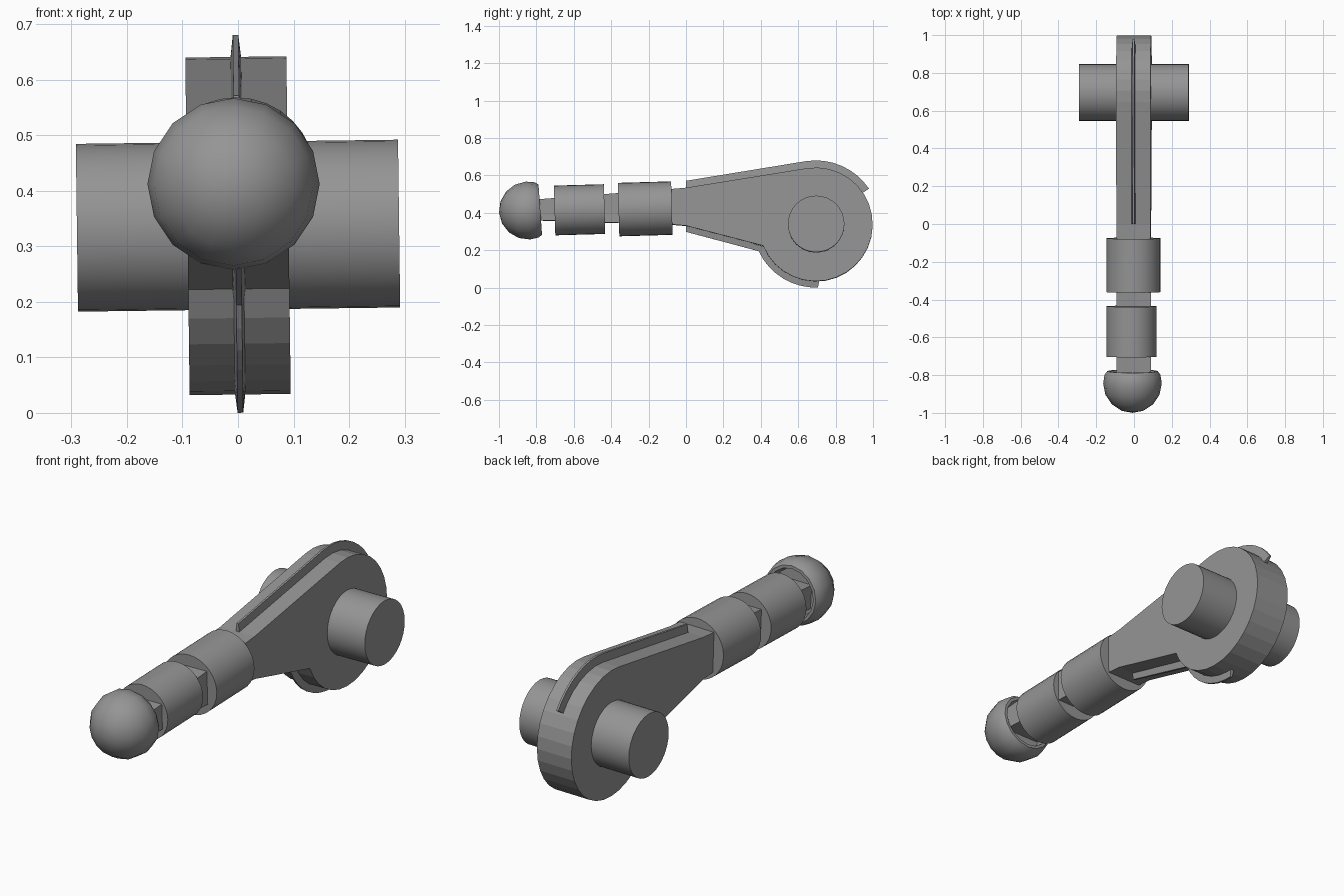
import bpy, bmesh, math
from mathutils import Matrix

cube = bpy.data.objects.get("Cube")
if cube:
    bpy.data.objects.remove(cube, do_unlink=True)

HUB_Y, HUB_Z = 0.694, 0.337
ROLL = Matrix.Translation((0, 0, HUB_Z)) @ Matrix.Rotation(-0.013, 4, "Y") @ Matrix.Translation((0, 0, -HUB_Z))

# Dark grey finish shared by every part
GREY = (0.3, 0.3, 0.3, 1)
grey = bpy.data.materials.new("dark_grey")
grey.use_nodes = True
grey.diffuse_color = GREY
grey.node_tree.nodes["Principled BSDF"].inputs["Base Color"].default_value = GREY


def finish(name, bm, smooth=False):
    bmesh.ops.recalc_face_normals(bm, faces=bm.faces)
    mesh = bpy.data.meshes.new(name)
    bm.to_mesh(mesh)
    bm.free()
    mesh.materials.append(grey)
    obj = bpy.data.objects.new(name, mesh)
    bpy.context.collection.objects.link(obj)
    if smooth:
        bpy.ops.object.select_all(action="DESELECT")
        bpy.context.view_layer.objects.active = obj
        obj.select_set(True)
        bpy.ops.object.shade_smooth_by_angle(angle=math.radians(35))


def hub_arc(radius, start, end, steps):
    angles = [math.radians(start + (end - start) * i / steps) for i in range(steps + 1)]
    return [(HUB_Y + radius * math.cos(a), HUB_Z + radius * math.sin(a)) for a in angles]


def plate(name, outline, half):
    bm = bmesh.new()
    face = bm.faces.new([bm.verts.new((-half, y, z)) for y, z in outline])
    ext = bmesh.ops.extrude_face_region(bm, geom=[face])
    verts = [v for v in ext["geom"] if isinstance(v, bmesh.types.BMVert)]
    bmesh.ops.translate(bm, verts=verts, vec=(2 * half, 0, 0))
    # extruding an open face leaves the first cap in place
    bm.transform(ROLL)
    finish(name, bm)


def fin(name, inner, outer, base=0.011, tip=0.005):
    # tapered strip standing on the plate edge
    bm = bmesh.new()
    rings = []
    for (yi, zi), (yo, zo) in zip(inner, outer):
        corners = [(-base, yi, zi), (base, yi, zi), (tip, yo, zo), (-tip, yo, zo)]
        rings.append([bm.verts.new(c) for c in corners])
    for a, b in zip(rings, rings[1:]):
        for i in range(4):
            j = (i + 1) % 4
            bm.faces.new((a[i], a[j], b[j], b[i]))
    bm.faces.new(rings[0])
    bm.faces.new(rings[-1])
    bm.transform(ROLL)
    finish(name, bm)


def cylinder(name, radius, length, matrix):
    bm = bmesh.new()
    bmesh.ops.create_cone(bm, cap_ends=True, segments=32, radius1=radius,
                          radius2=radius, depth=length, matrix=matrix)
    finish(name, bm, smooth=True)


def along_y(center, tilt):
    return Matrix.Translation(center) @ Matrix.Rotation(math.radians(tilt - 90), 4, "X")


# Arm: neck bar widening into the round hub
outline = [(-0.87, 0.465), (-0.87, 0.362), (-0.07, 0.336), (0, 0.33)]
outline += hub_arc(0.304, 202, 459, 23)
outline += [(0, 0.533), (-0.07, 0.527)]
plate("arm_and_hub", outline, 0.091)

# Hub pin
cylinder("hub_pin", 0.151, 0.58,
         ROLL @ Matrix.Translation((0, 0.696, HUB_Z)) @ Matrix.Rotation(math.pi / 2, 4, "Y"))

# Edge fins
fin("upper_fin",
    [(0, 0.52)] + hub_arc(0.29, 99, 34, 8),
    [(0, 0.571)] + hub_arc(0.343, 99, 34, 8))
fin("lower_fin",
    [(0, 0.345)] + hub_arc(0.29, 205, 274, 8),
    [(0, 0.298)] + hub_arc(0.337, 205, 272, 8))

# Round collars on the neck
cylinder("rear_collar", 0.143, 0.285, along_y((-0.003, -0.218, 0.421), 1.6))
cylinder("front_collar", 0.133, 0.267, along_y((-0.013, -0.569, 0.416), 1.6))

# Domed end knob with a bevelled rim and a recessed back
R = 0.155
angles = [math.radians(22.5 * i) for i in range(5)]
profile = [(R * math.sin(a), -R * math.cos(a)) for a in angles]
profile += [(0.148, 0.047), (0.134, 0.066), (0.12, 0.066), (0.11, 0.03), (0, 0.03)]
bm = bmesh.new()
verts = [bm.verts.new((r, 0, h)) for r, h in profile]
edges = [bm.edges.new(pair) for pair in zip(verts, verts[1:])]
bmesh.ops.spin(bm, geom=verts + edges, cent=(0, 0, 0), axis=(0, 0, 1),
               angle=math.tau, steps=16, use_merge=True)
bmesh.ops.remove_doubles(bm, verts=bm.verts, dist=0.0005)
bm.transform(along_y((-0.008, -0.845, 0.412), 4))
finish("end_knob", bm, smooth=True)
